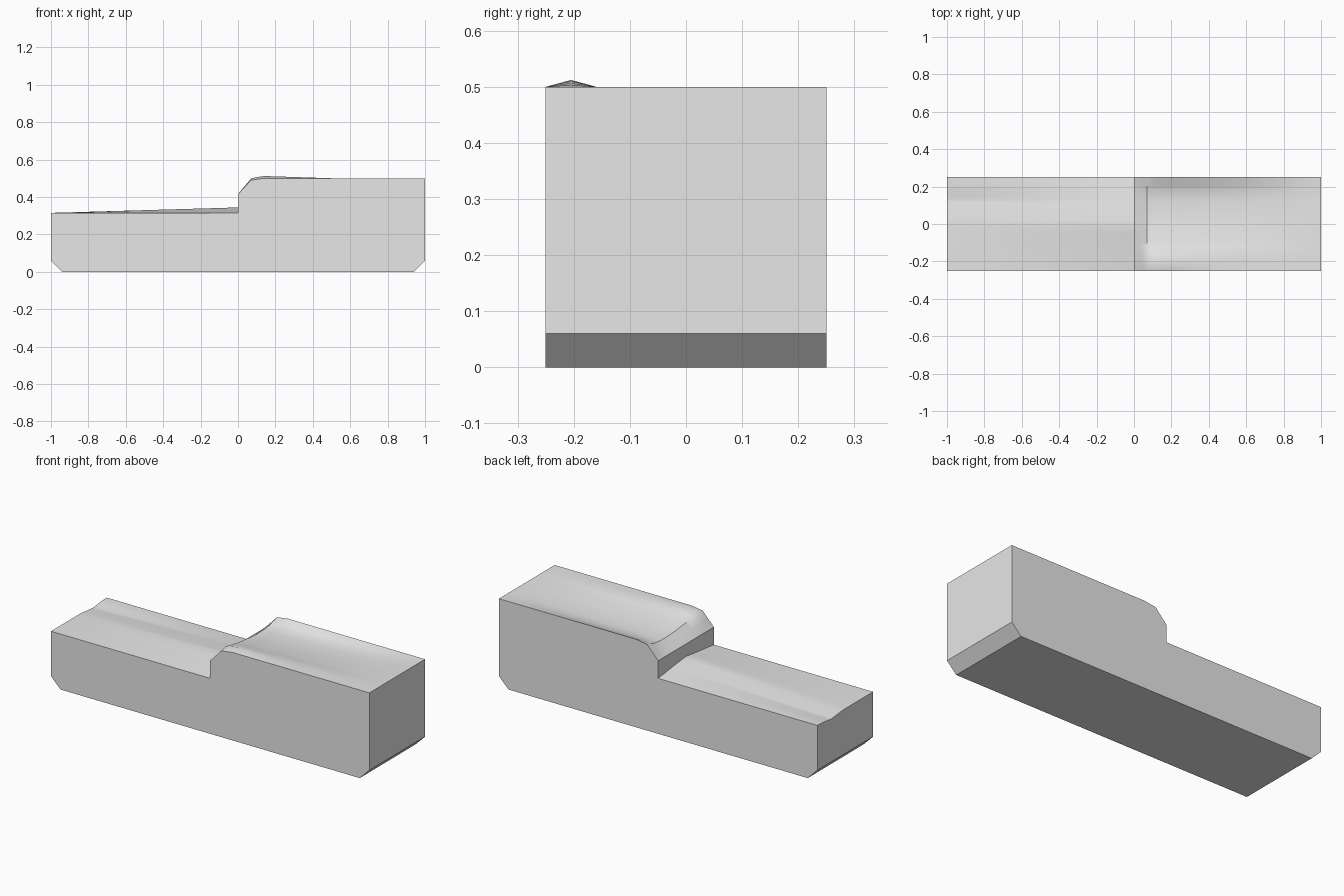
import bpy, bmesh, math

cube = bpy.data.objects.get("Cube")
if cube:
    bpy.data.objects.remove(cube, do_unlink=True)

HALF_WIDTH, LOW, HIGH, CHAMFER = 0.25, 0.315, 0.5, 0.06

# Cross-sections of the uneven tops: (y, height offset)
HOLLOW = [(-0.25, 0), (-0.16, 0), (-0.1, -0.014), (0, -0.028), (0.07, -0.034),
          (0.14, -0.032), (0.19, -0.024), (0.25, 0)]
RIDGE = [(-0.25, 0), (-0.205, 0.012), (-0.16, 0), (0.25, 0)]
SWELL = [(-0.25, 0), (-0.12, 0.014), (0, 0.029), (0.12, 0.016), (0.25, 0)]
DIP = [(-0.25, 0), (0.02, 0), (0.125, -0.011), (0.2, -0.002), (0.25, 0)]


def sample(points, t):
    """Linear interpolation through a short list of points."""
    for (a, va), (b, vb) in zip(points, points[1:]):
        if t <= b:
            return va + (vb - va) * (t - a) / (b - a)
    return points[-1][1]


def high_top(x, y):
    base = sample([(0, 0.415), (0.07, 0.49), (0.14, HIGH), (1, HIGH)], x)
    rise = min(1, x / 0.09)
    fade = 1 - max(0, (x - 0.14) / 0.86) ** 2
    ridge = sample([(0, 0), (0.08, 0.9), (0.14, 1), (0.5, 0), (1, 0)], x)
    return base + sample(HOLLOW, y) * rise * fade + sample(RIDGE, y) * ridge


def low_top(x, y):
    return LOW + sample(SWELL, y) * (1 + x) + sample(DIP, y) * -x


def profile(y):
    """Closed side outline of the block at one depth."""
    outline = [(-1 + CHAMFER, 0), (1 - CHAMFER, 0), (1, CHAMFER)]
    for x in (1, 0.9, 0.75, 0.6, 0.5, 0.4, 0.3, 0.2, 0.14, 0.1, 0.07, 0.035, 0):
        outline.append((x, high_top(x, y)))
    for i in range(9):
        outline.append((-i / 8, low_top(-i / 8, y)))
    outline.append((-1, CHAMFER))
    return outline


# Loft the side outline across the width and cap both sides
depths = sorted({p[0] for table in (HOLLOW, RIDGE, SWELL, DIP) for p in table}
                | {0.22, -0.05})
bm = bmesh.new()
rings = [[bm.verts.new((x, y, z)) for x, z in profile(y)] for y in depths]
for near, far in zip(rings, rings[1:]):
    for i in range(len(near)):
        j = (i + 1) % len(near)
        bm.faces.new((near[i], near[j], far[j], far[i]))
bm.faces.new(rings[0])
bm.faces.new(rings[-1])
bmesh.ops.recalc_face_normals(bm, faces=bm.faces)
mesh = bpy.data.meshes.new("stepped_block")
bm.to_mesh(mesh)
bm.free()
block = bpy.data.objects.new("stepped_block", mesh)
bpy.context.collection.objects.link(block)

# Plain grey material
grey = bpy.data.materials.new("light_grey")
grey.use_nodes = True
colour = (0.8, 0.8, 0.8, 1)
grey.diffuse_color = colour
grey.node_tree.nodes["Principled BSDF"].inputs["Base Color"].default_value = colour
mesh.materials.append(grey)

# Smooth tops with crisp outer edges
bpy.ops.object.select_all(action='DESELECT')
bpy.context.view_layer.objects.active = block
block.select_set(True)
bpy.ops.object.shade_smooth_by_angle(angle=math.radians(40))
